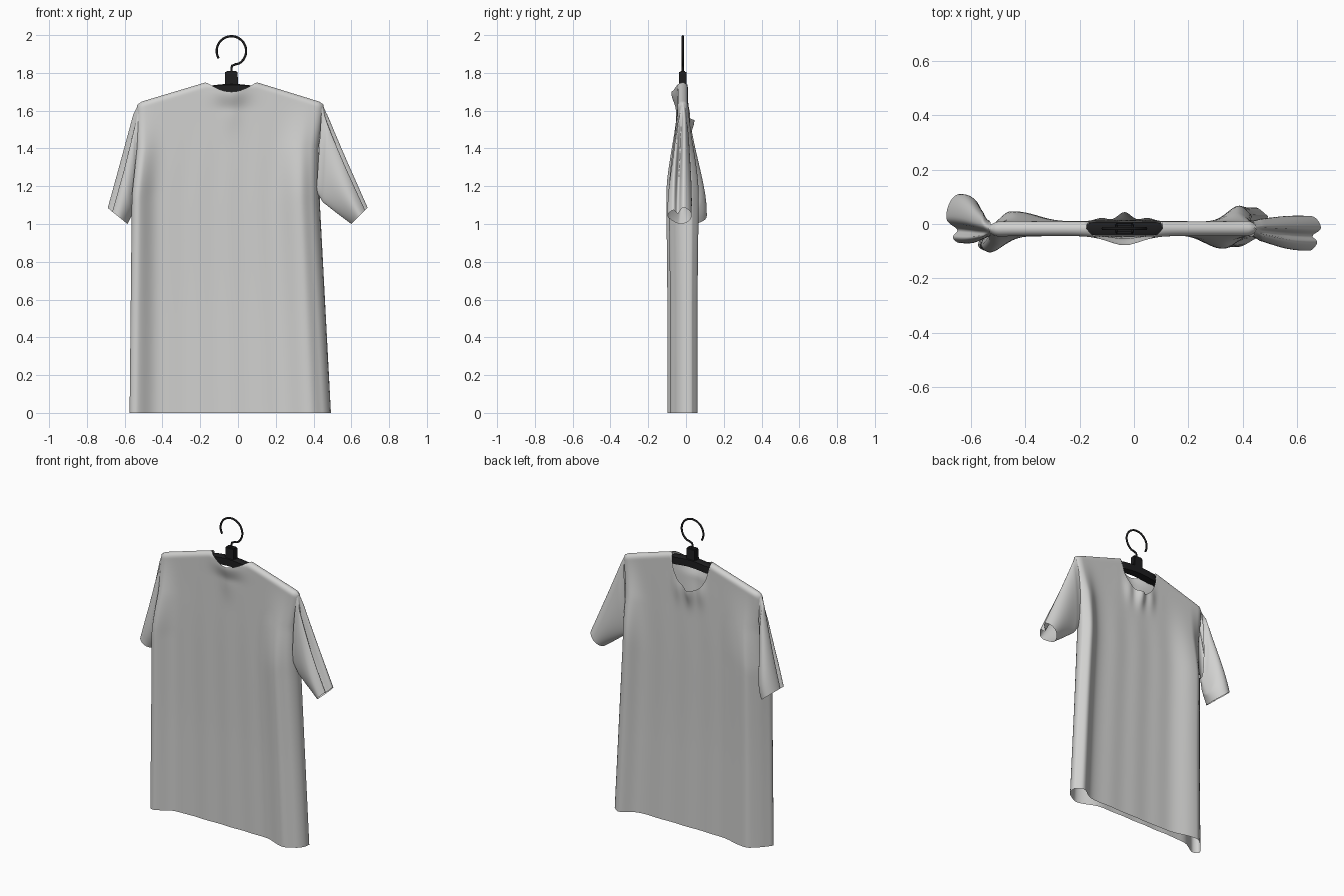
import bpy, bmesh
from math import sin, cos, pi, sqrt, exp, radians
from mathutils import Vector

if "Cube" in bpy.data.objects:
    bpy.data.objects.remove(bpy.data.objects["Cube"])

CX, CY = -0.035, -0.017   # centre of hanger


def material(name, rgb, rough):
    m = bpy.data.materials.new(name)
    m.use_nodes = True
    m.diffuse_color = (*rgb, 1)
    b = m.node_tree.nodes["Principled BSDF"]
    b.inputs["Base Color"].default_value = (*rgb, 1)
    b.inputs["Roughness"].default_value = rough
    return m


cloth = material("light grey cloth", (0.64, 0.64, 0.63), 0.9)
black = material("black plastic", (0.013, 0.013, 0.014), 0.5)


def finish(name, bm, mat, angle):
    bmesh.ops.recalc_face_normals(bm, faces=bm.faces)
    me = bpy.data.meshes.new(name)
    bm.to_mesh(me)
    bm.free()
    ob = bpy.data.objects.new(name, me)
    bpy.context.collection.objects.link(ob)
    me.materials.append(mat)
    bpy.ops.object.select_all(action="DESELECT")
    ob.select_set(True)
    bpy.context.view_layer.objects.active = ob
    bpy.ops.object.shade_smooth_by_angle(angle=radians(angle))


def interp(x, pts):
    if x <= pts[0][0]:
        return pts[0][1]
    for (a, va), (b, vb) in zip(pts, pts[1:]):
        if x <= b:
            return va + (vb - va) * (x - a) / (b - a)
    return pts[-1][1]


def smooth(t):
    t = max(0, min(1, t))
    return t * t * (3 - 2 * t)


def bump(x, c, left, right=None):
    return exp(-((x - c) / (right if right and x > c else left)) ** 2)


def grid_faces(bm, rows, closed=False):
    for a, b in zip(rows, rows[1:]):
        n = len(a)
        for i in range(n if closed else n - 1):
            j = (i + 1) % n
            bm.faces.new((a[i], a[j], b[j], b[i]))


# ---- shirt body: front and back sheets joined at sides and shoulders
def shoulder(x):
    return interp(x, [(-0.55, 1.61), (-0.535, 1.63), (-0.51, 1.648), (-0.17, 1.75),
                      (0.10, 1.75), (0.43, 1.648), (0.455, 1.63), (0.47, 1.61)])


def left_edge(z):
    return interp(z, [(0, -0.574), (1.15, -0.562), (1.4, -0.535), (1.64, -0.535)])


def right_edge(z):
    return interp(z, [(0, 0.492), (1.1, 0.434), (1.4, 0.427), (1.64, 0.455)])


def neck_dip(x, power):
    w = (x - CX) / 0.135
    return (1 - w * w) ** power if abs(w) < 1 else 0


def sheet_y(x, z, side):
    drape = smooth((1.68 - z) / 0.55)
    lo, hi = left_edge(z), right_edge(z)
    u = (x - lo) / (hi - lo)
    mid = CY + drape * (0.045 * smooth((u - 0.85) / 0.15) - 0.06 * smooth((0.1 - u) / 0.1))
    neck = bump(x, CX, 0.09)
    gap = 0.027 - 0.008 * smooth((1.4 - z) / 0.9)
    if side < 0:   # front
        y = CY - gap - drape * (0.064 * bump(u, 0.02, 0.08) + 0.05 * bump(u, 0.895, 0.085, 0.06)
                                + 0.0015 * sin(u * 40))
        y -= neck * 0.03 * smooth((z - 1.6) / 0.1) + 0.01 * bump(x, CX, 0.05) * bump(z, 1.6, 0.1)
    else:          # back
        y = CY + gap + drape * (0.04 * bump(u, 0.11, 0.045, 0.12) + 0.06 * bump(u, 0.955, 0.06)
                                - 0.05 * bump(u, 0, 0.045) + 0.0015 * sin(u * 36 + 1))
        y += neck * bump(z, 1.55, 0.08) * (0.022 + 0.012 * cos((x - CX) * 65))
    edge = max(0, 1 - min(x - lo, hi - x) / 0.045)
    top = max(0, 1 - max(0, shoulder(x) - z) / 0.03)
    return mid + (y - mid) * sqrt(max(0, 1 - edge ** 2)) * sqrt(max(0, 1 - top ** 2))


bm = bmesh.new()
COLS, ROWS = 110, 56
for side, depth, power in ((-1, 0.05, 1.2), (1, 0.2, 0.5)):
    rows = []
    for r in range(ROWS + 1):
        t = sin(r / ROWS * pi / 2)
        row = []
        for c in range(COLS + 1):
            s = c / COLS
            s = 0.55 * s + 0.45 * (1 - cos(pi * s)) / 2
            x_top = -0.535 + 0.99 * s
            z = t * (shoulder(x_top) - depth * neck_dip(x_top, power))
            lo, hi = left_edge(z), right_edge(z)
            x = lo + (hi - lo) * s
            row.append(bm.verts.new((x, sheet_y(x, z, side), z)))
        rows.append(row)
    grid_faces(bm, rows)
bmesh.ops.remove_doubles(bm, verts=bm.verts, dist=0.0006)
finish("shirt_body", bm, cloth, 80)


# ---- sleeves: flattened tubes opening into creased cuffs
def along(t, path):
    n = len(path) - 1
    x, z = (interp(t, [(i / n, v[k]) for i, v in enumerate(path)]) for k in (0, 1))
    return Vector((x, 0, z))


def sleeve(name, top, bottom, y_cuff, half_cuff, crease, lean):
    bm = bmesh.new()
    rows = []
    N, M = 64, 24
    for k in range(M + 1):
        t = k / M
        p, q = along(t, top), along(t, bottom)
        yc = CY + (y_cuff - CY) * smooth(t)
        half = 0.03 + (half_cuff - 0.03) * smooth(t * 1.1)
        row = []
        for i in range(N):
            a = 2 * pi * i / N - pi
            fold = 1 - 0.75 * smooth(t * 1.5) * bump(a, crease, 0.26)
            fold *= 1 + lean * t * min(0, sin(a))
            pos = (p + q) / 2 + (p - q) / 2 * cos(a) * fold
            pos.y = yc + half * sin(a)
            row.append(bm.verts.new(pos))
        rows.append(row)
    grid_faces(bm, rows, True)
    finish(name, bm, cloth, 80)


sleeve("left_sleeve", [(0.445, 1.64), (0.475, 1.59), (0.575, 1.355), (0.69, 1.09)],
       [(0.415, 1.17), (0.45, 1.115), (0.52, 1.06), (0.60, 1.0)], -0.034, 0.064, -0.15, 0.4)
sleeve("right_sleeve", [(-0.525, 1.64), (-0.555, 1.58), (-0.62, 1.34), (-0.69, 1.085)],
       [(-0.54, 1.17), (-0.55, 1.11), (-0.56, 1.05), (-0.585, 1.0)], 0.02, 0.09, -0.5, 0.1)

# ---- hanger bar: arched beam following the shoulders, wider inside the neck
bm = bmesh.new()
rows = []
for k in range(61):
    x = CX - 0.45 + 0.9 * k / 60
    z = shoulder(x) - 0.008 - 0.016 * smooth(abs(x - CX) / 0.2)
    w = 0.018 + 0.007 * smooth((0.14 - abs(x - CX)) / 0.03)
    rows.append([bm.verts.new((x, CY + dy * w, z + dz)) for dy, dz in
                 ((-1, -0.005), (-0.7, 0), (0.7, 0), (1, -0.005), (1, -0.05), (-1, -0.05))])
grid_faces(bm, rows, True)
bm.faces.new(rows[0])
bm.faces.new(rows[-1])
finish("hanger_bar", bm, black, 40)

# ---- hanger block below the hook
bm = bmesh.new()
bmesh.ops.create_cube(bm, size=1)
for v in bm.verts:
    taper = 0.9 if v.co.z > 0 else 1
    v.co = (CX + v.co.x * 0.072 * taper, CY + v.co.y * 0.042 * taper, 1.765 + v.co.z * 0.092)
bmesh.ops.bevel(bm, geom=bm.edges[:], offset=0.006, segments=2, affect="EDGES")
finish("hanger_block", bm, black, 40)

# ---- wire hook: short stem, then an open ring
path = [(CX, 1.79), (CX, 1.825), (CX + 0.004, 1.838), (CX + 0.02, 1.845)]
path += [(CX + 0.078 * cos(a), 1.916 + 0.078 * sin(a))
         for a in (radians(-58 + 268 * i / 36) for i in range(37))]
cu = bpy.data.curves.new("hanger_hook", "CURVE")
cu.dimensions = "3D"
cu.bevel_depth = 0.006
cu.bevel_resolution = 3
cu.use_fill_caps = True
sp = cu.splines.new("POLY")
sp.points.add(len(path) - 1)
for pt, (x, z) in zip(sp.points, path):
    pt.co = (x, CY, z, 1)
sp.use_smooth = True
cu.materials.append(black)
hook = bpy.data.objects.new("hanger_hook", cu)
bpy.context.collection.objects.link(hook)
